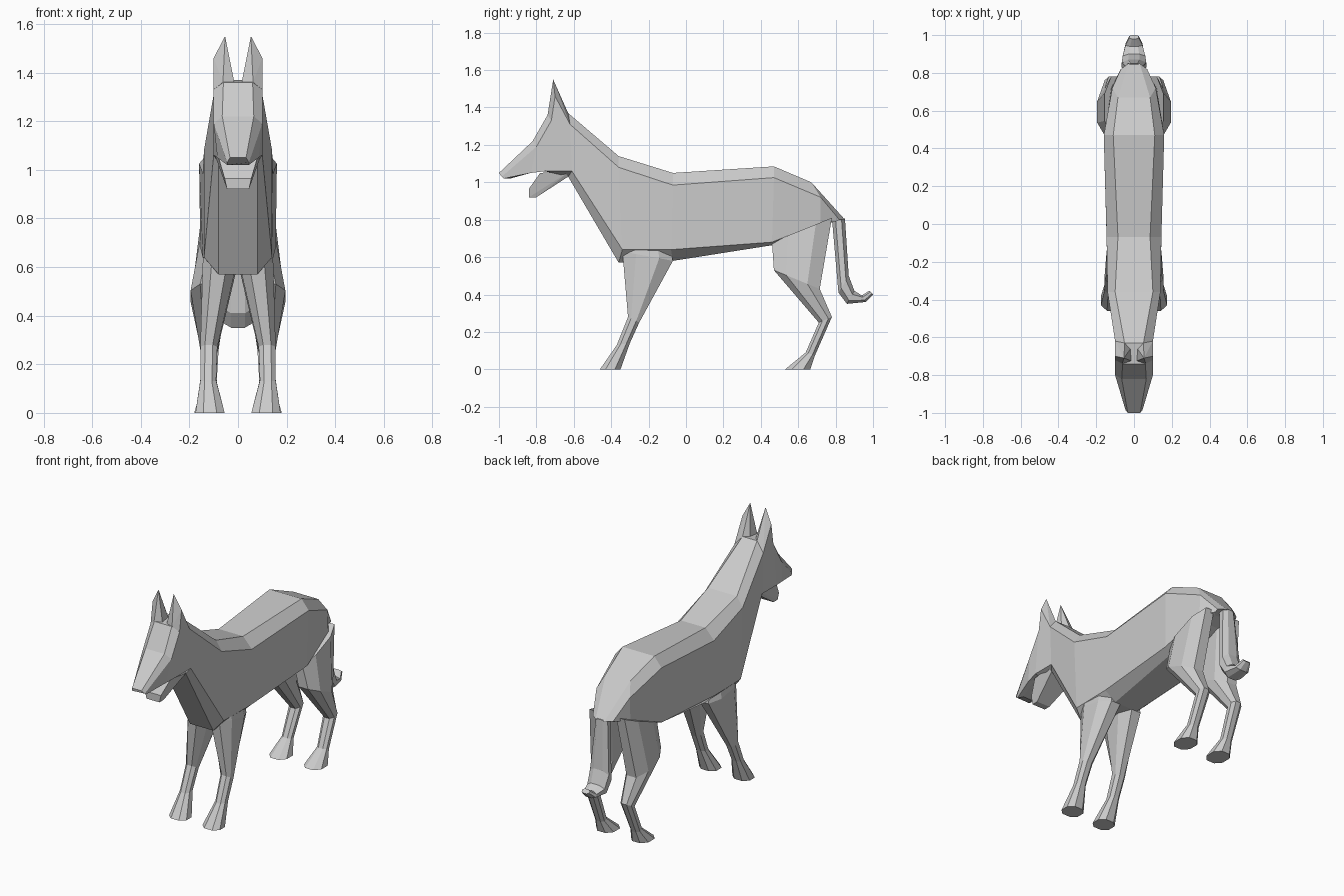
import bpy
import bmesh

cube = bpy.data.objects.get("Cube")
if cube:
    bpy.data.objects.remove(cube, do_unlink=True)

coat = bpy.data.materials.new("grey_coat")
coat.use_nodes = True
GREY = (0.6, 0.6, 0.6, 1)
coat.diffuse_color = GREY
coat.node_tree.nodes["Principled BSDF"].inputs["Base Color"].default_value = GREY


def finish(name, bm):
    """Turn a bmesh into a flat-shaded coated object."""
    bmesh.ops.recalc_face_normals(bm, faces=bm.faces)
    mesh = bpy.data.meshes.new(name)
    bm.to_mesh(mesh)
    bm.free()
    mesh.materials.append(coat)
    obj = bpy.data.objects.new(name, mesh)
    bpy.context.collection.objects.link(obj)


def loft(name, rings):
    """Skin a list of closed rings and cap both ends."""
    bm = bmesh.new()
    loops = [[bm.verts.new(p) for p in ring] for ring in rings]
    n = len(loops[0])
    for a, b in zip(loops, loops[1:]):
        for i in range(n):
            j = (i + 1) % n
            bm.faces.new((a[i], a[j], b[j], b[i]))
    bm.faces.new(loops[0])
    bm.faces.new(loops[-1])
    finish(name, bm)


def hull(name, points):
    bm = bmesh.new()
    for p in points:
        bm.verts.new(p)
    bmesh.ops.convex_hull(bm, input=bm.verts)
    finish(name, bm)


def mirrored(half):
    """Close a half ring (top to bottom) across the centre line."""
    return list(half) + [(-x, y, z) for x, y, z in reversed(half)]


def limb_ring(x0, x1, yf, zf, yb, zb, side=1, c=0.27):
    """Bevelled box section between a front and a back point."""
    corners = [(c, 0), (1 - c, 0), (1, c), (1, 1 - c),
               (1 - c, 1), (c, 1), (0, 1 - c), (0, c)]
    return [(side * (x0 + (x1 - x0) * u), yf + (yb - yf) * v, zf + (zb - zf) * v)
            for u, v in corners]


# Body, neck and upper head: half rings of crown, side, lower side, underside
body = [
    [(.033, -1.0, 1.05), (.045, -.985, 1.03), (.045, -.975, 1.02), (.03, -.94, 1.02)],
    [(.065, -.82, 1.22), (.10, -.80, 1.19), (.085, -.83, 1.05), (.06, -.80, 1.06)],
    [(.06, -.74, 1.36), (.10, -.72, 1.33), (.10, -.75, 1.06), (.06, -.76, 1.06)],
    [(.05, -.63, 1.37), (.10, -.62, 1.31), (.10, -.61, 1.06), (.08, -.63, 1.03)],
    [(.10, -.36, 1.14), (.14, -.36, 1.08), (.14, -.34, .64), (.08, -.36, .57)],
    [(.085, -.07, 1.05), (.145, -.07, .985), (.145, -.08, .64), (.08, -.07, .58)],
    [(.11, .47, 1.085), (.16, .47, 1.025), (.155, .46, .68), (.10, .47, .665)],
    [(.085, .67, 1.0), (.115, .72, .92), (.12, .72, .785), (.08, .70, .765)],
    [(.03, .85, .80), (.07, .82, .80), (.07, .80, .79), (.05, .77, .79)],
]
loft("body_and_head", [mirrored(r) for r in body])

# Lower jaw
jaw = [(.095, -.62, 1.06), (.08, -.78, 1.05), (.055, -.84, .965),
       (.045, -.84, .92), (.045, -.80, .92), (.08, -.63, 1.03)]
hull("lower_jaw", mirrored(jaw))

# Ears and legs on both sides
ear = [(.015, -.725, 1.36), (.062, -.74, 1.36), (.10, -.72, 1.33), (.053, -.71, 1.55),
       (.10, -.70, 1.46), (.05, -.63, 1.37), (.10, -.62, 1.31), (.018, -.66, 1.36)]
front_leg = [
    (.02, .13, -.33, .70, -.09, .68),
    (.005, .145, -.34, .63, -.07, .58),
    (.085, .155, -.31, .28, -.25, .25),
    (.09, .155, -.37, .13, -.30, .14),
    (.055, .175, -.46, 0, -.35, 0),
]
hind_leg = [
    (.03, .155, .46, .68, .78, .81),
    (.05, .195, .47, .53, .715, .43),
    (.08, .155, .71, .25, .78, .28),
    (.09, .155, .64, .09, .69, .075),
    (.06, .18, .53, 0, .665, 0),
]
for label, s in (("left", 1), ("right", -1)):
    hull(label + "_ear", [(s * x, y, z) for x, y, z in ear])
    loft(label + "_front_leg", [limb_ring(*r, side=s) for r in front_leg])
    loft(label + "_hind_leg", [limb_ring(*r, side=s) for r in hind_leg])

# Tail: half width, then inner and outer curve points
tail = [
    (.04, .78, .81, .85, .805),
    (.065, .815, .41, .87, .50),
    (.06, .86, .35, .90, .42),
    (.045, .96, .36, .94, .395),
    (.025, 1.0, .40, .98, .42),
]
loft("tail", [limb_ring(-w, w, *rest) for w, *rest in tail])
